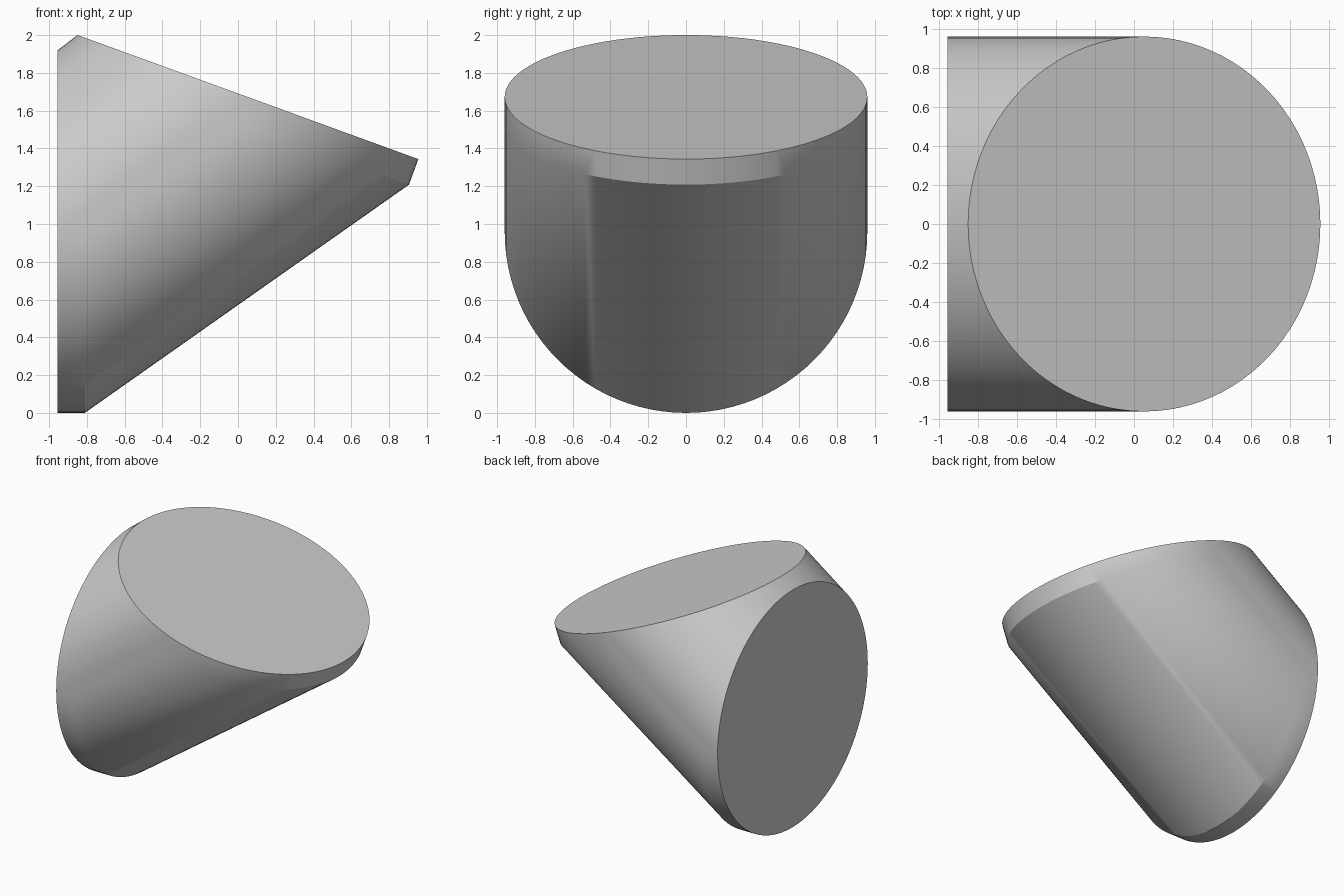
import bpy, bmesh
from math import radians
from mathutils import Matrix, Vector

cube = bpy.data.objects.get("Cube")
if cube:
    bpy.data.objects.remove(cube, do_unlink=True)

RADIUS = 0.96
THICKNESS = 0.144
SIDES = 96

grey = bpy.data.materials.new("light_grey")
grey.use_nodes = True
colour = (0.6, 0.6, 0.6, 1)
grey.diffuse_color = colour
grey.node_tree.nodes["Principled BSDF"].inputs["Base Color"].default_value = colour


def add_disc(bm, centre, tilt):
    """Thick disc whose outer face is centred on centre, turned about y by tilt."""
    place = (Matrix.Translation(Vector(centre))
             @ Matrix.Rotation(radians(tilt), 4, 'Y')
             @ Matrix.Translation((0, 0, -THICKNESS / 2)))
    bmesh.ops.create_cone(bm, cap_ends=True, segments=SIDES, radius1=RADIUS,
                          radius2=RADIUS, depth=THICKNESS, matrix=place)


# Slanted body: two thick discs, one upright and one tilted, wrapped in a hull
bm = bmesh.new()
add_disc(bm, (-0.955, 0, 0.96), -90)
add_disc(bm, (0.0525, 0, 1.672), 20)
points = [v.co.copy() for v in bm.verts]
bm.clear()
for p in points:
    bm.verts.new(p)
hull = bmesh.ops.convex_hull(bm, input=bm.verts[:])
loose = {v for v in hull["geom_interior"] + hull["geom_unused"]
         if isinstance(v, bmesh.types.BMVert)}
bmesh.ops.delete(bm, geom=list(loose), context='VERTS')

# Merge the hull triangles back into flat end caps and side strips
bmesh.ops.dissolve_limit(bm, angle_limit=radians(0.5), verts=bm.verts[:], edges=bm.edges[:])
bmesh.ops.recalc_face_normals(bm, faces=bm.faces[:])

mesh = bpy.data.meshes.new("slanted_body")
bm.to_mesh(mesh)
bm.free()
body = bpy.data.objects.new("slanted_body", mesh)
mesh.materials.append(grey)
bpy.context.collection.objects.link(body)
bpy.ops.object.select_all(action='DESELECT')
body.select_set(True)
bpy.context.view_layer.objects.active = body
bpy.ops.object.shade_smooth_by_angle(angle=radians(30))
